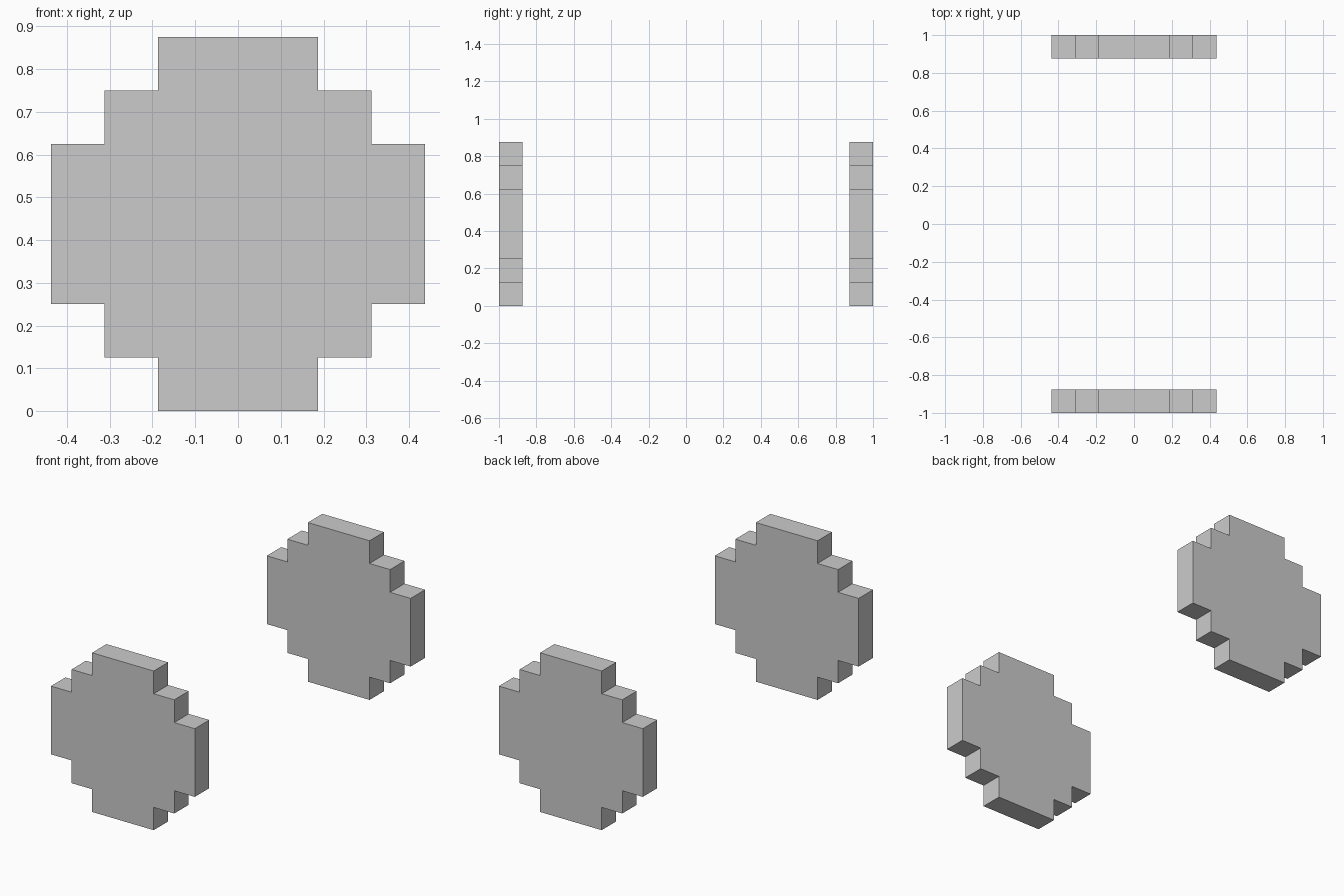
import bpy
import bmesh

if "Cube" in bpy.data.objects:
    bpy.data.objects.remove(bpy.data.objects["Cube"])

U = 0.125 / 2          # half of one block unit
CENTRE_Z = 7 * U       # wheel radius is 3.5 blocks
THICK = 0.125

# One quarter of the stepped outline, in half blocks (x, z)
QUARTER = [(7, 3), (5, 3), (5, 5), (3, 5), (3, 7)]


def stepped_outline():
    """Mirror the quarter into a full counter-clockwise outline."""
    half = QUARTER + [(-x, z) for x, z in reversed(QUARTER)]
    return half + [(-x, -z) for x, z in half]


def stepped_wheel(name, y_min):
    bm = bmesh.new()
    verts = [bm.verts.new((x * U, y_min, z * U + CENTRE_Z)) for x, z in stepped_outline()]
    face = bm.faces.new(verts)
    ext = bmesh.ops.extrude_face_region(bm, geom=[face], use_keep_orig=True)
    moved = [g for g in ext["geom"] if isinstance(g, bmesh.types.BMVert)]
    bmesh.ops.translate(bm, verts=moved, vec=(0, THICK, 0))
    bmesh.ops.recalc_face_normals(bm, faces=bm.faces[:])
    mesh = bpy.data.meshes.new(name)
    bm.to_mesh(mesh)
    bm.free()
    obj = bpy.data.objects.new(name, mesh)
    bpy.context.collection.objects.link(obj)
    return obj


# Pair of blocky wheels, one at each end
stepped_wheel("front_wheel", -1.0)
stepped_wheel("back_wheel", 1.0 - THICK)
